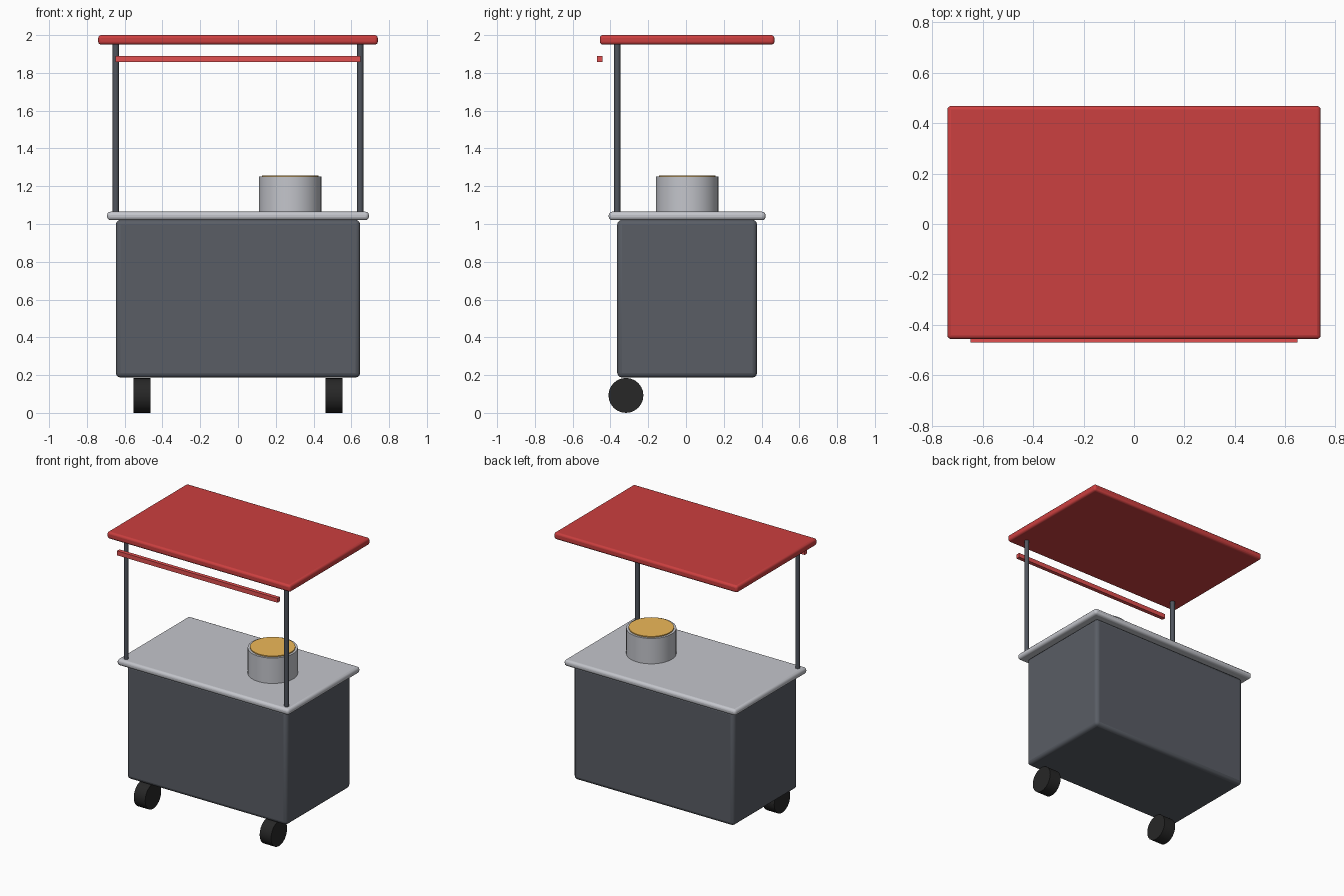
import bpy
import math

if "Cube" in bpy.data.objects:
    bpy.data.objects.remove(bpy.data.objects["Cube"])

YC = 0.006  # centre of the cart body in depth


def paint(obj, name, rgb):
    mat = bpy.data.materials.get(name) or bpy.data.materials.new(name)
    mat.diffuse_color = (*rgb, 1)
    mat.use_nodes = True
    mat.node_tree.nodes["Principled BSDF"].inputs["Base Color"].default_value = mat.diffuse_color
    obj.data.materials.append(mat)


def box(name, lo, hi, bevel, mat):
    bpy.ops.mesh.primitive_cube_add(size=1, location=[(a + b) / 2 for a, b in zip(lo, hi)])
    obj = bpy.context.object
    obj.name = name
    obj.scale = [b - a for a, b in zip(lo, hi)]
    bpy.ops.object.transform_apply(location=False, rotation=False, scale=True)
    if bevel:
        mod = obj.modifiers.new("soft_edges", "BEVEL")
        mod.width, mod.segments = bevel, 3
        bpy.ops.object.shade_smooth_by_angle(angle=math.radians(35))
    paint(obj, *mat)
    return obj


def cylinder(name, loc, radius, depth, mat, rot=(0, 0, 0), sides=32):
    bpy.ops.mesh.primitive_cylinder_add(vertices=sides, radius=radius, depth=depth,
                                        location=loc, rotation=rot)
    obj = bpy.context.object
    obj.name = name
    bpy.ops.object.shade_smooth_by_angle(angle=math.radians(40))
    paint(obj, *mat)
    return obj


BODY = ("body_grey", (0.10, 0.11, 0.13))
STEEL = ("steel", (0.55, 0.56, 0.60))
POST = ("post_grey", (0.08, 0.09, 0.11))
RED = ("awning_red", (0.60, 0.05, 0.05))
TRIM = ("trim_red", (0.75, 0.08, 0.08))
RUBBER = ("rubber", (0.02, 0.02, 0.02))
FOOD = ("food", (0.85, 0.48, 0.10))

# Cabinet, counter and roof
box("cart_body", (-0.647, YC - 0.37, 0.187), (0.647, YC + 0.37, 1.022), 0.025, BODY)
box("counter_top", (-0.693, YC - 0.415, 1.02), (0.693, YC + 0.415, 1.065), 0.018, STEEL)
box("roof", (-0.74, YC - 0.462, 1.95), (0.74, YC + 0.462, 2.0), 0.015, RED)

# Trim bar hanging below the roof's front edge
box("roof_trim_bar", (-0.648, -0.47, 1.858), (0.648, -0.442, 1.89), 0, TRIM)

# Front posts and wheels, one per side
for side, s in (("left", -1), ("right", 1)):
    cylinder(f"post_{side}", (s * 0.647, YC - 0.37, 1.505), 0.0165, 0.9, POST, sides=16)
    cylinder(f"wheel_{side}", (s * 0.508, -0.318, 0.0925), 0.0925, 0.092, RUBBER,
             rot=(0, math.pi / 2, 0), sides=24)

# Cooking pot with its contents
cylinder("pot", (0.276, YC, 1.157), 0.166, 0.187, STEEL)
cylinder("pot_contents", (0.276, YC, 1.248), 0.150, 0.02, FOOD)
